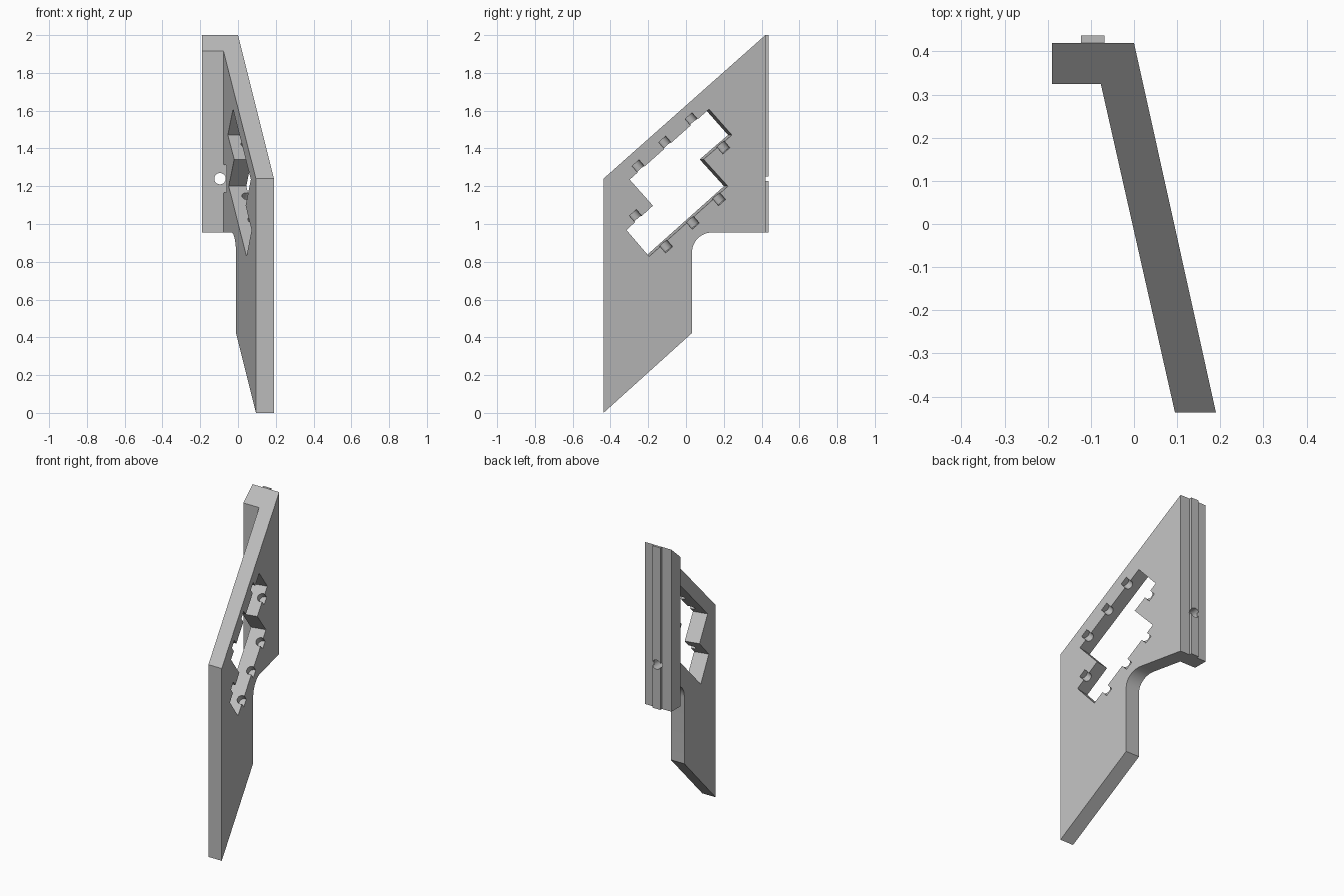
import bpy, bmesh, math
from mathutils import Matrix, Vector

cube = bpy.data.objects.get("Cube")
if cube:
    bpy.data.objects.remove(cube, do_unlink=True)

grey = bpy.data.materials.new("plain_grey")
grey.use_nodes = True
colour = (0.5, 0.5, 0.5, 1)
grey.diffuse_color = colour
grey.node_tree.nodes["Principled BSDF"].inputs["Base Color"].default_value = colour


def add_object(name, bm):
    bmesh.ops.recalc_face_normals(bm, faces=bm.faces)
    mesh = bpy.data.meshes.new(name)
    bm.to_mesh(mesh)
    bm.free()
    mesh.materials.append(grey)
    obj = bpy.data.objects.new(name, mesh)
    bpy.context.collection.objects.link(obj)
    return obj


def prism(name, points, frame, low, high):
    """Extrude a 2D outline along the third axis of a frame."""
    bm = bmesh.new()
    face = bm.faces.new([bm.verts.new(frame @ Vector((a, b, low))) for a, b in points])
    ext = bmesh.ops.extrude_face_region(bm, geom=[face])["geom"]
    shift = frame.to_3x3() @ Vector((0, 0, high - low))
    bmesh.ops.translate(bm, verts=[v for v in ext if isinstance(v, bmesh.types.BMVert)], vec=shift)
    return add_object(name, bm)


def cylinder(name, start, end, radius):
    axis = end - start
    place = Matrix.Translation((start + end) / 2) @ axis.to_track_quat("Z", "Y").to_matrix().to_4x4()
    bm = bmesh.new()
    bmesh.ops.create_cone(bm, cap_ends=True, segments=32, radius1=radius, radius2=radius,
                          depth=axis.length, matrix=place)
    return add_object(name, bm)


def combine(target, tool, operation="DIFFERENCE"):
    """Apply a boolean, then discard its helper."""
    tool.hide_render = True
    mod = target.modifiers.new("cut", "BOOLEAN")
    mod.operation, mod.solver, mod.object = operation, "EXACT", tool
    bpy.context.view_layer.objects.active = target
    bpy.ops.object.modifier_apply(modifier=mod.name)
    bpy.data.objects.remove(tool, do_unlink=True)


# Plan outline: slanted plate, rear flange and locating rail
plan = [(-.19, .42), (-.123, .42), (-.123, .437), (-.068, .437), (-.068, .42), (0, .42),
        (.19, -.437), (.095, -.437), (-.077, .325), (-.19, .325)]
bracket = prism("bracket", plan, Matrix.Identity(4), -.1, 2.1)

# Side outline with rounded inner corner
radius, corner = .105, (.137, .85)
arc = [(corner[0] - radius * math.sin(t), corner[1] + radius * math.cos(t))
       for t in (math.pi / 2 * i / 12 for i in range(13))]
side = [(-.437, 0), (-.437, 1.24), (.42, 2), (.437, 2), (.437, .955)] + arc + [(.032, .423)]
along_x = Matrix(((0, 0, 1, 0), (1, 0, 0, 0), (0, 1, 0, 0), (0, 0, 0, 1)))
combine(bracket, prism("side_outline", side, along_x, -.5, .5), "INTERSECT")

# Stepped window, cut square to the slanted plate
tilt = math.atan2(.19, .857)
c, s = math.cos(tilt), math.sin(tilt)
plate = Matrix(((-s, 0, c, .0931), (c, 0, s, 0), (0, 1, 0, 0), (0, 0, 0, 1)))
window = [(.122, 1.608), (.243, 1.471), (.093, 1.342), (.222, 1.2), (-.195, .828),
          (-.315, .968), (-.175, 1.097), (-.298, 1.235)]
combine(bracket, prism("window", [(y / c, z) for y, z in window], plate, -.15, .1))

# Half-round pin grooves running outward from the window edges
slope = math.atan2(.375, .428)
outward = Vector((-math.sin(slope), math.cos(slope), 0))
upper = [(-.238, 1.289), (-.097, 1.415), (.043, 1.538), (-.252, 1.026)]
lower = [(-.118, .897), (.023, 1.022), (.162, 1.147), (.185, 1.421)]
for points, way in ((upper, 1), (lower, -1)):
    for y, z in points:
        edge = Vector((y / c, z, -.01))
        combine(bracket, cylinder("pin_groove", plate @ (edge - outward * way * .02),
                                  plate @ (edge + outward * way * .045), .027))

# Screw hole through flange and rail, with clearance for the screw head
for name, front, back, r in (("screw_hole", .25, .5, .03), ("head_clearance", .255, .325, .078)):
    combine(bracket, cylinder(name, Vector((-.0955, front, 1.24)), Vector((-.0955, back, 1.24)), r))

# Smooth the round surfaces, keep the edges sharp
bpy.ops.object.select_all(action="DESELECT")
bracket.select_set(True)
bpy.context.view_layer.objects.active = bracket
bpy.ops.object.shade_smooth_by_angle(angle=math.radians(30))
